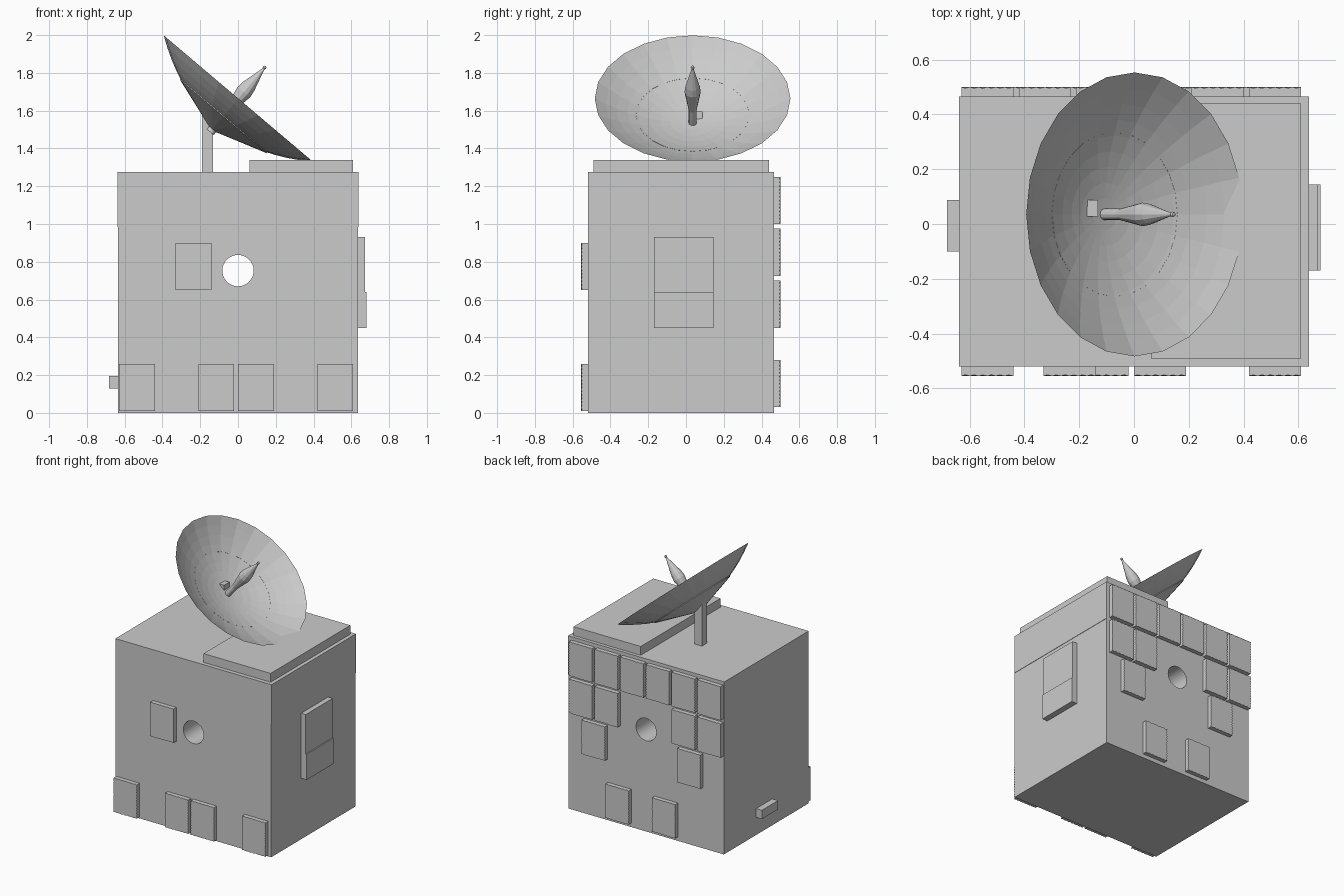
import bpy, bmesh
from math import pi, sin, cos, atan2
from mathutils import Matrix

if "Cube" in bpy.data.objects:
    bpy.data.objects.remove(bpy.data.objects["Cube"])


def finish(name, bm, matrix=None):
    bmesh.ops.recalc_face_normals(bm, faces=bm.faces)
    me = bpy.data.meshes.new(name)
    bm.to_mesh(me)
    bm.free()
    ob = bpy.data.objects.new(name, me)
    bpy.context.collection.objects.link(ob)
    if matrix:
        ob.matrix_world = matrix
    return ob


def box(name, x0, x1, y0, y1, z0, z1):
    bm = bmesh.new()
    m = Matrix.LocRotScale(((x0 + x1) / 2, (y0 + y1) / 2, (z0 + z1) / 2), None,
                           (x1 - x0, y1 - y0, z1 - z0))
    bmesh.ops.create_cube(bm, size=1, matrix=m)
    return finish(name, bm)


def lathe(name, profile, segs, matrix):
    """Spin (radius, height) points round local z."""
    bm = bmesh.new()
    rings = []
    for r, h in profile:
        if r == 0:
            rings.append([bm.verts.new((0, 0, h))] * segs)
        else:
            rings.append([bm.verts.new((r * cos(2 * pi * i / segs), r * sin(2 * pi * i / segs), h))
                          for i in range(segs)])
    for a, b in zip(rings, rings[1:]):
        for i in range(segs):
            j = (i + 1) % segs
            bm.faces.new(list(dict.fromkeys((a[i], a[j], b[j], b[i]))))
    return finish(name, bm, matrix)


def rough_panel(name, x0, z0, wall, out, w=0.19, h=0.25, depth=0.035, nx=12, nz=26):
    """Slab on a wall (out = -1 front, +1 back) with a finely dimpled face."""
    bm = bmesh.new()
    bmesh.ops.create_grid(bm, x_segments=nx, y_segments=nz, size=0.5)
    for v in bm.verts:
        i, j = round((v.co.x + 0.5) * nx), round((v.co.y + 0.5) * nz)
        bump = 0.005 * ((i + j) % 2)
        v.co = (x0 + w * i / nx, wall + out * (depth - bump), z0 + h * j / nz)
    rim = [e for e in bm.edges if e.is_boundary]
    new = bmesh.ops.extrude_edge_only(bm, edges=rim)["geom"]
    for v in new:
        if isinstance(v, bmesh.types.BMVert):
            v.co.y = wall
    return finish(name, bm)


# Main body with a round hole from front to back
FRONT, BACK = -0.52, 0.465
body = box("body", -0.635, 0.635, FRONT, BACK, 0, 0.985)
box("body_top_section", -0.638, 0.638, FRONT, BACK, 0.985, 1.275)
bm = bmesh.new()
bmesh.ops.create_cone(bm, cap_ends=True, segments=32, radius1=0.083, radius2=0.083, depth=2)
cutter = finish("hole_cutter", bm, Matrix.Translation((0, 0, 0.753)) @ Matrix.Rotation(pi / 2, 4, 'X'))
cutter.hide_render = True
cutter.hide_set(True)
mod = body.modifiers.new("hole", 'BOOLEAN')
mod.operation, mod.solver, mod.object = 'DIFFERENCE', 'EXACT', cutter

# Raised roof plate, side hatch and small left-hand fitting
box("roof_plate", 0.062, 0.61, -0.49, 0.44, 1.275, 1.34)
box("side_hatch_upper", 0.63, 0.672, -0.17, 0.145, 0.64, 0.93)
box("side_hatch_lower", 0.63, 0.68, -0.17, 0.145, 0.45, 0.64)
box("left_fitting", -0.682, -0.63, -0.1, 0.088, 0.13, 0.195)

# Textured panels: (left x, bottom z)
front = [(x, 0.01) for x in (-0.63, -0.21, 0, 0.42)] + [(-0.33, 0.65)]
columns = [-0.63 + 0.21 * i for i in range(6)]
back = [(x, 1.0) for x in columns]
back += [(x, 0.725) for x in columns[:2] + columns[4:]]
back += [(0.315, 0.45), (-0.465, 0.45), (0.12, 0.03), (-0.26, 0.03)]
for x, z in front:
    rough_panel("front_panel", x, z, FRONT, -1)
for x, z in back:
    rough_panel("back_panel", x, z, BACK, 1)

# Mast that carries the dish
box("mast", -0.19, -0.132, 0.027, 0.087, 1.27, 1.595)

# Tilted dish, its backing cone and the feed horn share one axis
axis = Matrix.Translation((0.002, 0.035, 1.664)) @ Matrix.Rotation(atan2(0.646, 0.763), 4, 'Y')
R, N = 0.518, 9
inner = [(R * i / N, -0.17 * (1 - (i / N) ** 2)) for i in range(N + 1)]
outer = [(R * i / N, -0.18 * (1 - (i / N) ** 2)) for i in range(N - 1, -1, -1)]
lathe("dish", inner + outer, 24, axis)
lathe("dish_backing", [(0.3, -0.112), (0.3, -0.124), (0.025, -0.212), (0.025, -0.232), (0, -0.232)], 24, axis)
lathe("feed_horn", [(0, -0.178), (0.021, -0.178), (0.021, -0.08), (0.043, 0.045), (0.038, 0.085),
                    (0.007, 0.2), (0.007, 0.208), (0.01, 0.214), (0.007, 0.223), (0, 0.225)], 12, axis)
